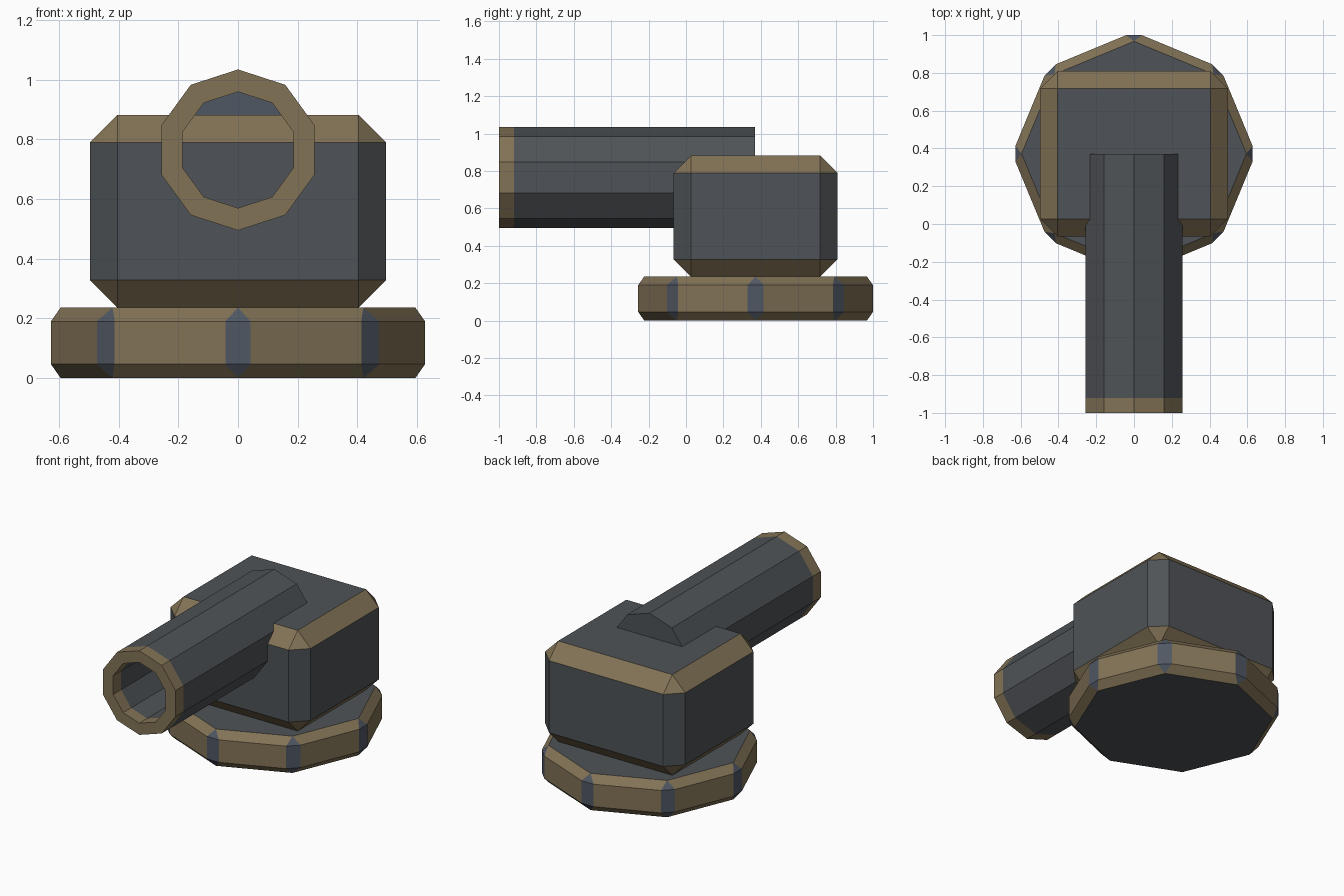
import bpy, bmesh, math
from mathutils import Matrix, Vector

cube = bpy.data.objects.get("Cube")
if cube:
    bpy.data.objects.remove(cube, do_unlink=True)


def material(name, rgb):
    mat = bpy.data.materials.new(name)
    mat.use_nodes = True
    mat.diffuse_color = (*rgb, 1)
    mat.node_tree.nodes["Principled BSDF"].inputs["Base Color"].default_value = (*rgb, 1)
    return mat


GREY, BRONZE, SLATE = range(3)
MATERIALS = [material("gunmetal grey", (0.078, 0.086, 0.095)),
             material("dull bronze", (0.225, 0.171, 0.093)),
             material("slate blue", (0.080, 0.096, 0.125))]

CENTRE_Y = 0.372


def finish(name, bm, rule=None):
    """Colour faces by a rule on their normal and make the object."""
    bmesh.ops.recalc_face_normals(bm, faces=bm.faces)
    bm.normal_update()
    if rule:
        for f in bm.faces:
            f.material_index = rule(f.normal)
    mesh = bpy.data.meshes.new(name)
    bm.to_mesh(mesh)
    bm.free()
    for mat in MATERIALS:
        mesh.materials.append(mat)
    obj = bpy.data.objects.new(name, mesh)
    bpy.context.collection.objects.link(obj)
    return obj


def chamfer(bm, width):
    bmesh.ops.bevel(bm, geom=bm.edges[:], offset=width, offset_type='OFFSET',
                    segments=1, profile=0.5, affect='EDGES')


# Octagonal base: bronze sides and chamfers, slate corner strips
def base_rule(n):
    if abs(n.z) > 0.95:
        return GREY
    on_corner = math.cos(8 * math.atan2(n.y, n.x)) > 0
    return SLATE if on_corner else BRONZE


bm = bmesh.new()
bmesh.ops.create_cone(bm, cap_ends=True, segments=8, radius1=0.645, radius2=0.645,
                      depth=0.236, matrix=Matrix.Translation((0, CENTRE_Y, 0.118)))
chamfer(bm, 0.046)
finish("base", bm, base_rule)

# Turret box: bronze top and bottom chamfers
bm = bmesh.new()
bmesh.ops.create_cube(bm, size=1, matrix=Matrix.Translation((0, CENTRE_Y, 0.559))
                      @ Matrix.Diagonal((0.994, 0.875, 0.646, 1)))
chamfer(bm, 0.092)
finish("turret_box", bm, lambda n: BRONZE if 0.1 < abs(n.z) < 0.95 else GREY)

# Hollow ten-sided barrel with a bronze muzzle, from rear cap round to bore floor
SIDES, OUTER, BORE, AXIS_Z = 10, 0.27, 0.195, 0.765
profile = [(OUTER, 0.37), (OUTER, -0.92), (OUTER, -1.0),
           (BORE, -1.0), (BORE, -0.92), (BORE, 0.33)]
band_colours = [GREY, BRONZE, BRONZE, BRONZE, GREY]

bm = bmesh.new()
rings = []
for radius, y in profile:
    angles = [math.tau * i / SIDES for i in range(SIDES)]
    rings.append([bm.verts.new(Vector((radius * math.sin(a), y, AXIS_Z + radius * math.cos(a))))
                  for a in angles])
for ring_a, ring_b, colour in zip(rings, rings[1:], band_colours):
    for i in range(SIDES):
        j = (i + 1) % SIDES
        bm.faces.new((ring_a[i], ring_a[j], ring_b[j], ring_b[i])).material_index = colour
bm.faces.new(rings[0]).material_index = GREY
bm.faces.new(rings[-1]).material_index = SLATE
finish("barrel", bm)
